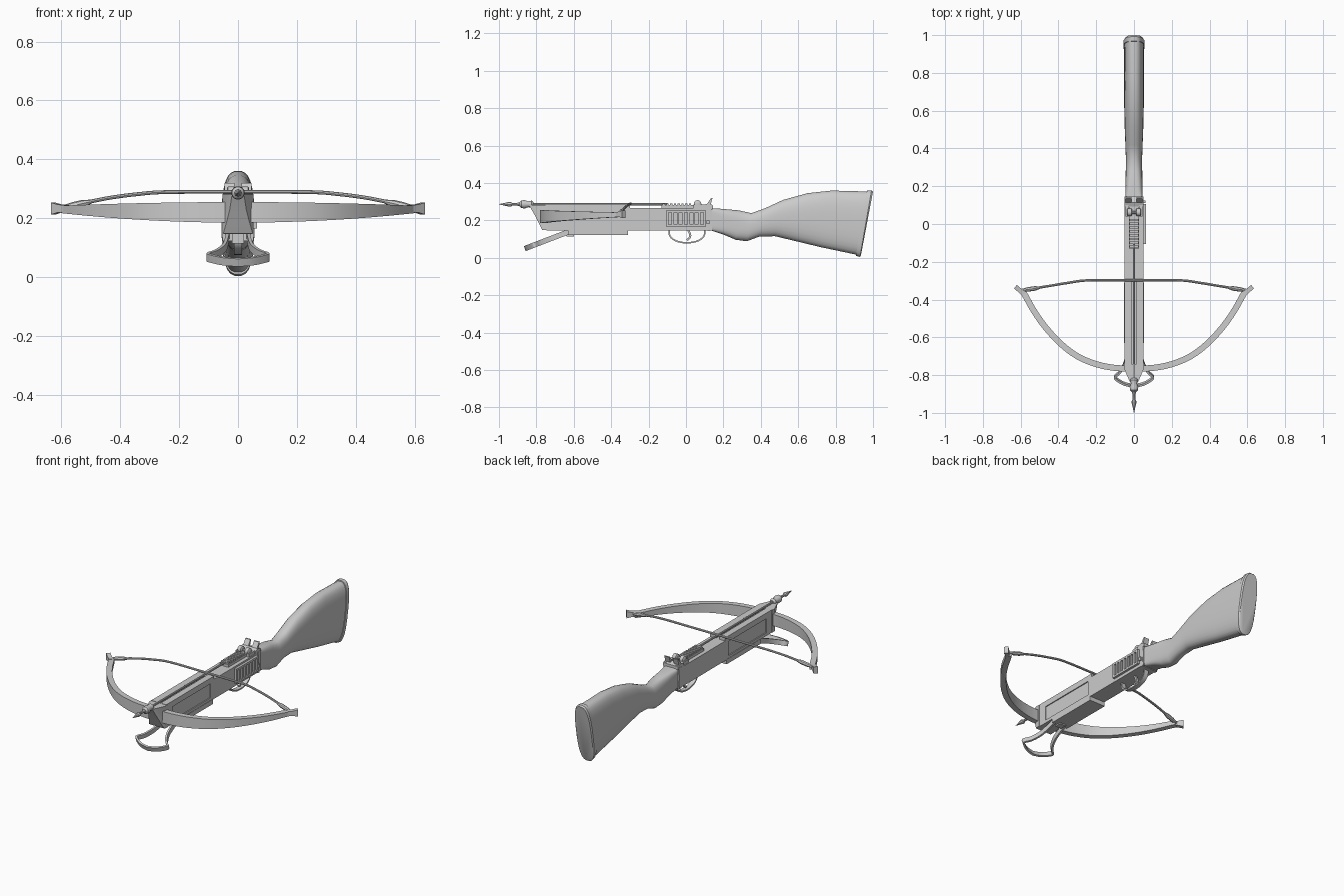
import bpy, bmesh, math
from mathutils import Vector

if "Cube" in bpy.data.objects:
    bpy.data.objects.remove(bpy.data.objects["Cube"])


def loft(name, rings, mirror=False):
    """Skin a list of equal-length closed rings, capping both ends."""
    bm = bmesh.new()
    rows = [[bm.verts.new(p) for p in r] for r in rings]
    n = len(rows[0])
    for a, b in zip(rows, rows[1:]):
        for i in range(n):
            bm.faces.new((a[i], a[(i + 1) % n], b[(i + 1) % n], b[i]))
    bm.faces.new(rows[0])
    bm.faces.new(rows[-1])
    bmesh.ops.recalc_face_normals(bm, faces=bm.faces)
    me = bpy.data.meshes.new(name)
    bm.to_mesh(me)
    bm.free()
    ob = bpy.data.objects.new(name, me)
    bpy.context.collection.objects.link(ob)
    if mirror:
        ob.modifiers.new("Mirror", 'MIRROR')
    return ob


def box(name, x0, x1, y0, y1, z0, z1, mirror=False):
    return loft(name, [[(x0, y0, z), (x1, y0, z), (x1, y1, z), (x0, y1, z)] for z in (z0, z1)], mirror)


def prism(name, prof, x0, x1, mirror=False):
    return loft(name, [[(x, y, z) for y, z in prof] for x in (x0, x1)], mirror)


def smooth(pts, k=4):
    """Catmull-Rom resample of a point list."""
    P = [Vector(p) for p in pts]
    P = [2 * P[0] - P[1]] + P + [2 * P[-1] - P[-2]]
    out = []
    for a, b, c, d in zip(P, P[1:], P[2:], P[3:]):
        for i in range(k):
            t = i / k
            out.append(0.5 * (2 * b + (c - a) * t + (2 * a - 5 * b + 4 * c - d) * t * t
                              + (3 * b - a - 3 * c + d) * t ** 3))
    return out + [P[-2]]


def band(name, pts, thick, place, span):
    """Flat strip following a 2D path; place() maps (u, v, w) into space."""
    rings = []
    for i, p in enumerate(pts):
        d = (pts[min(i + 1, len(pts) - 1)] - pts[max(i - 1, 0)]).normalized()
        nrm = Vector((-d.y, d.x)) * thick / 2
        lo, hi = span(p)
        a, b = p + nrm, p - nrm
        rings.append([place(a.x, a.y, lo), place(b.x, b.y, lo), place(b.x, b.y, hi), place(a.x, a.y, hi)])
    return loft(name, rings)


def tube(name, pts, radii, n=10, mirror=False):
    rings = []
    for i, p in enumerate(pts):
        d = (pts[min(i + 1, len(pts) - 1)] - pts[max(i - 1, 0)]).normalized()
        s = d.cross(Vector((0, 0, 1))).normalized()
        u = s.cross(d)
        r = radii[i] if isinstance(radii, list) else radii
        rings.append([p + r * (s * math.cos(2 * math.pi * j / n) + u * math.sin(2 * math.pi * j / n))
                      for j in range(n)])
    return loft(name, rings, mirror)


def lathe(name, prof, z, n=12):
    return tube(name, [Vector((0, y, z)) for y, r in prof], [r for y, r in prof], n)


def both(half):
    """Reflect a half path that starts on the centre line."""
    return [Vector((-p.x, p.y)) for p in reversed(half[1:])] + half


# rounded rear stock: (top y, top z, bottom y, bottom z, half width, squareness)
def ring(yt, zt, yb, zb, w, e, n=28):
    out = []
    for i in range(n):
        a = 2 * math.pi * (i + 0.5) / n
        c, s = math.cos(a), math.sin(a)
        x = w * math.copysign(abs(c) ** (2 / e), c)
        f = (math.copysign(abs(s) ** (2 / e), s) + 1) / 2
        out.append((x, yb + (yt - yb) * f, zb + (zt - zb) * f))
    return out


sections = [(.13, .265, .13, .147, .046, 9), (.19, .262, .20, .124, .045, 4), (.28, .254, .265, .096, .044, 3),
            (.35, .239, .325, .088, .043, 2.5), (.42, .264, .39, .112, .045, 2.5), (.52, .31, .475, .115, .049, 2.5),
            (.65, .346, .60, .085, .052, 2.6), (.78, .36, .72, .056, .053, 2.7), (.97, .355, .91, .016, .053, 2.8)]
loft("rear_stock", [ring(*s) for s in sections])
loft("butt_plate", [ring(.968, .361, .908, .01, .056, 2.8), ring(.992, .361, .93, .004, .056, 2.8),
                    ring(1.0, .354, .935, .012, .05, 2.8)])

# fore stock with a sunk panel on each side
body = box("fore_stock", -.05, .05, -.745, .14, .147, .265)
cutter = box("panel_cutter", .044, .08, -.69, -.33, .165, .25, True)
cutter.hide_render = True
cut = body.modifiers.new("Panels", 'BOOLEAN')
cut.operation, cut.object, cut.solver = 'DIFFERENCE', cutter, 'EXACT'
bpy.context.view_layer.objects.active = body
bpy.ops.object.modifier_apply(modifier="Panels")
bpy.data.objects.remove(cutter)

# tapered nose
loft("nose", [[(-.053, -.74, z), (.053, -.74, z), (.053, -.765, z), (w, y, z), (-w, y, z), (-.053, -.765, z)]
              for z, y, w in ((.148, -.768, .05), (.19, -.79, .038), (.23, -.81, .028), (.282, -.84, .02))])

# track rails and under rail
box("track_rail", .012, .05, -.75, -.3, .264, .284, True)
box("under_rail", -.052, .052, -.63, -.31, .122, .15)
box("under_rail_keel", -.02, .02, -.64, -.60, .115, .148)

# bow limbs
half = smooth([(0, -.765), (.1, -.762), (.2, -.742), (.3, -.7), (.39, -.632), (.47, -.545),
               (.53, -.46), (.575, -.38), (.592, -.352)], 3)
band("bow_limbs", both(half), .032, lambda u, v, w: (u, v, w),
     lambda p: (.185 + .034 * (abs(p.x) / .6) ** 2, .255 - .013 * (abs(p.x) / .6) ** 2))
for s, side in ((1, "right"), (-1, "left")):
    band("limb_tip_" + side, [Vector((s * x, y)) for x, y in ((.582, -.372), (.604, -.352), (.628, -.332))], .024,
         lambda u, v, w: (u, v, w),
         lambda p: (.233 - .012 - .3 * max(0, abs(p.x) - .6), .233 + .012 + .3 * max(0, abs(p.x) - .6)))

# bow string with thicker end loops
string = smooth([(0, -.298, .29), (.24, -.298, .289), (.34, -.31, .282), (.45, -.328, .267), (.585, -.35, .238)], 4)
tube("bow_string", string, .0065, 8, True)
tube("string_loop", [Vector(p) for p in ((.50, -.337, .256), (.525, -.341, .251), (.56, -.346, .243),
                                        (.595, -.352, .236))], [.007, .012, .012, .008], 8, True)

# foot stirrup, laid out flat then tilted down
tilt = math.radians(21)
half = smooth([(0, .243), (.05, .232), (.095, .204), (.1, .19), (.075, .165), (.054, .125), (.042, .08), (.035, 0)], 4)
band("foot_stirrup", both(half), .011,
     lambda u, v, w: (u, -.63 - v * math.cos(tilt) - w * math.sin(tilt),
                      .138 - v * math.sin(tilt) + w * math.cos(tilt)),
     lambda p: (-.014, .014))

# bolt and its front clamp
lathe("bolt_shaft", [(-.94, .006), (-.1, .006)], .286, 8)
lathe("bolt_head", [(-1, .0008), (-.975, .006), (-.945, .013), (-.938, .013), (-.928, .007), (-.905, .007),
                    (-.895, .01), (-.88, .01)], .286, 8)
lathe("bolt_clamp", [(-.89, .012), (-.88, .021), (-.862, .023), (-.845, .016), (-.825, .02), (-.815, .012)], .286, 14)

# receiver top with ridges, cocking knobs and rear sight
box("receiver_top", -.027, .027, -.13, .12, .262, .281)
for i in range(8):
    box(f"receiver_ridge_{i}", -.025, .025, -.125 + i * .02, -.113 + i * .02, .279, .29)
box("receiver_cheek", .028, .045, .04, .14, .262, .284, True)
tube("cocking_knob", [Vector((x, .062, .288)) for x in (.01, .014, .034, .038)], [.014, .02, .02, .014], 14, True)
tube("knob_axle", [Vector((x, .062, .288)) for x in (-.015, .015)], .008, 10)
prism("sight_base", [(.09, .262), (.145, .262), (.145, .28), (.115, .29), (.09, .28)], -.05, .05)
prism("sight_leaf", [(.108, .28), (.13, .28), (.142, .32), (.134, .32)], .012, .045, True)
prism("stock_collar", [(.115, .143), (.132, .143), (.14, .27), (.115, .27)], -.0515, .0515)

# slotted side plate on the right
box("side_plate", .045, .054, -.105, .105, .165, .255)
for z in (.165, .243):
    box("side_plate_edge", .05, .064, -.105, .105, z, z + .012)
for i in range(8):
    y = -.105 + i * .0283
    box(f"side_plate_bar_{i}", .05, .064, y, y + .012, .17, .25)
box("side_pin", .045, .06, .11, .125, .18, .2)

# trigger guard and trigger
arc = [Vector((.005 + .096 * math.cos(a), .142 - .062 * math.sin(a) ** .8))
       for a in [math.pi * i / 18 for i in range(1, 18)]]
arc = [Vector((.101, .15))] + arc + [Vector((-.091, .15))]
band("trigger_guard", arc, .008, lambda u, v, w: (w, u, v), lambda p: (-.014, .014))
band("trigger", smooth([(.01, .15), (.022, .125), (.02, .108), (.006, .094)], 3), .011,
     lambda u, v, w: (w, u, v), lambda p: (-.007, .007))

# smooth curved surfaces, keep crisp edges
bpy.ops.object.select_all(action='SELECT')
bpy.context.view_layer.objects.active = body
bpy.ops.object.shade_smooth_by_angle(angle=math.radians(35))
